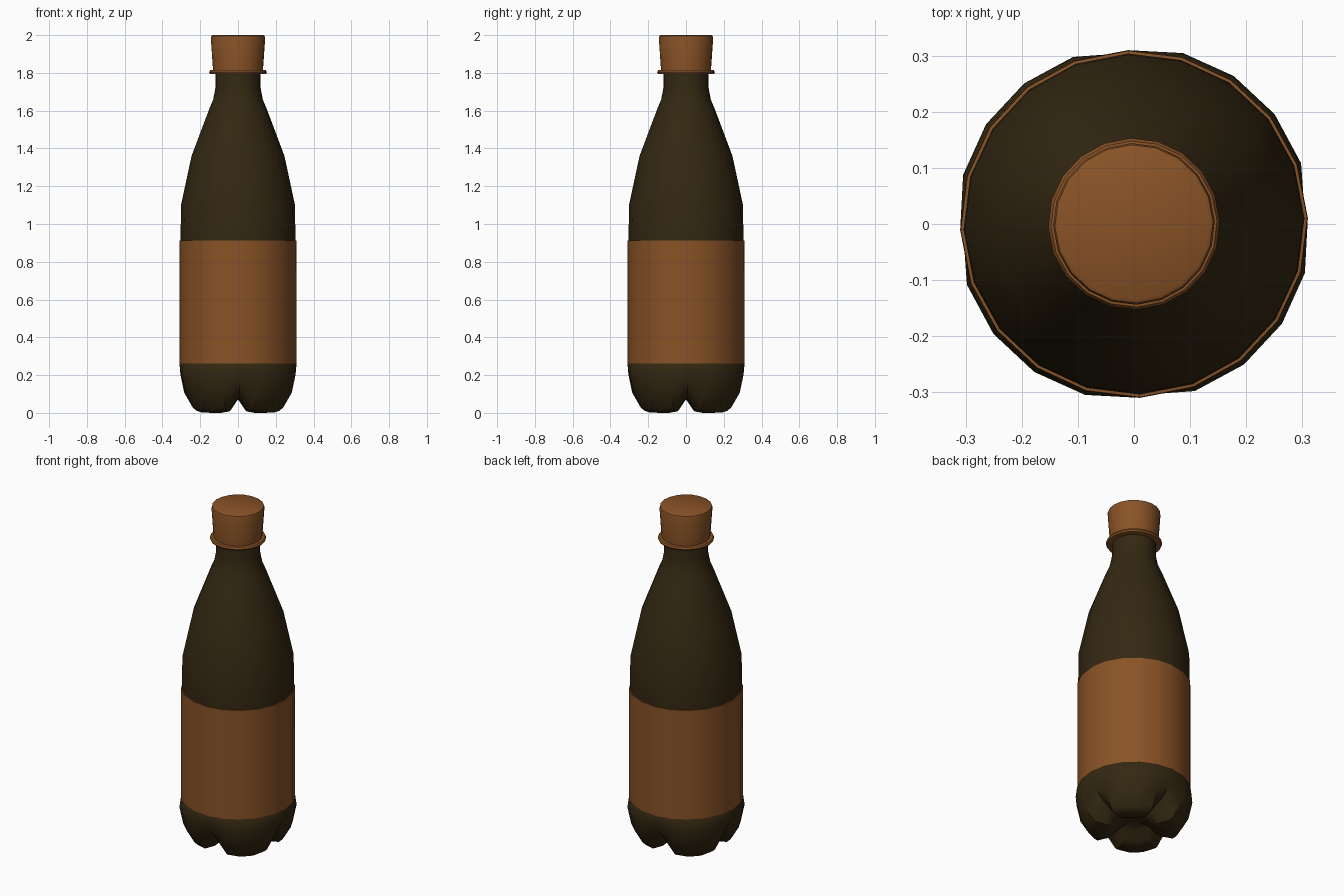
import bpy
import bmesh
import math

cube = bpy.data.objects.get("Cube")
if cube:
    bpy.data.objects.remove(cube, do_unlink=True)

SIDES = 20
TURN = math.radians(2)


def make_material(name, rgb, roughness):
    mat = bpy.data.materials.new(name)
    mat.use_nodes = True
    mat.diffuse_color = (*rgb, 1)
    shader = next(n for n in mat.node_tree.nodes if n.type == "BSDF_PRINCIPLED")
    shader.inputs["Base Color"].default_value = (*rgb, 1)
    shader.inputs["Roughness"].default_value = roughness
    return mat


def lathe(name, rings, mat, sides=SIDES, close=True):
    """Skin rings from bottom to top; a ring is (r, z) or a function of angle."""
    bm = bmesh.new()
    loops = []
    for ring in rings:
        loop = []
        for i in range(sides):
            a = math.tau * i / sides
            r, z = ring(a) if callable(ring) else ring
            loop.append(bm.verts.new((r * math.cos(a + TURN), r * math.sin(a + TURN), z)))
        loops.append(loop)
    for low, high in zip(loops, loops[1:]):
        for i in range(sides):
            j = (i + 1) % sides
            bm.faces.new((low[i], low[j], high[j], high[i]))
    if close:
        bm.faces.new(loops[0][::-1])
        bm.faces.new(loops[-1])
    mesh = bpy.data.meshes.new(name)
    bm.to_mesh(mesh)
    bm.free()
    mesh.materials.append(mat)
    obj = bpy.data.objects.new(name, mesh)
    bpy.context.collection.objects.link(obj)
    bpy.ops.object.select_all(action="DESELECT")
    obj.select_set(True)
    bpy.context.view_layer.objects.active = obj
    bpy.ops.object.shade_smooth_by_angle(angle=math.radians(40))
    return obj


def lobed(foot, groove):
    """Ring that blends between four feet and the four grooves between them."""
    def ring(a):
        w = min(1, abs(math.sin(2 * a)) * 1.55)
        return tuple(g + (f - g) * w for f, g in zip(foot, groove))
    return ring


dark_glass = make_material("dark olive plastic", (0.034, 0.021, 0.006), 0.4)
orange_brown = make_material("orange brown", (0.25, 0.086, 0.02), 0.6)

# Bottle: four-footed base, straight wall, tapered shoulder and neck
base = [
    (0.03, 0.07),
    lobed((0.08, 0.055), (0.08, 0.072)),
    lobed((0.125, 0.015), (0.13, 0.078)),
    lobed((0.16, 0.0), (0.18, 0.09)),
    lobed((0.23, 0.002), (0.225, 0.11)),
    lobed((0.25, 0.02), (0.25, 0.13)),
    lobed((0.297, 0.1), (0.285, 0.175)),
    lobed((0.318, 0.2), (0.305, 0.225)),
]
wall = [(0.31, 0.26), (0.302, 0.27), (0.304, 0.94), (0.302, 1.1)]
shoulder = [(0.246, 1.36), (0.152, 1.61), (0.131, 1.66), (0.12, 1.72), (0.12, 1.81)]
lathe("bottle_body", base + wall + shoulder, dark_glass)

# Wrapped label
lathe("label", [(0.309, 0.26), (0.309, 0.912), (0.301, 0.913)], orange_brown, close=False)

# Collar ring and slightly flared cap
lathe("collar_ring", [(0.12, 1.793), (0.148, 1.795), (0.153, 1.804), (0.148, 1.814), (0.125, 1.816)],
      orange_brown)
lathe("cap", [(0.132, 1.81), (0.144, 1.985), (0.141, 1.996), (0.134, 2.0)], orange_brown)
